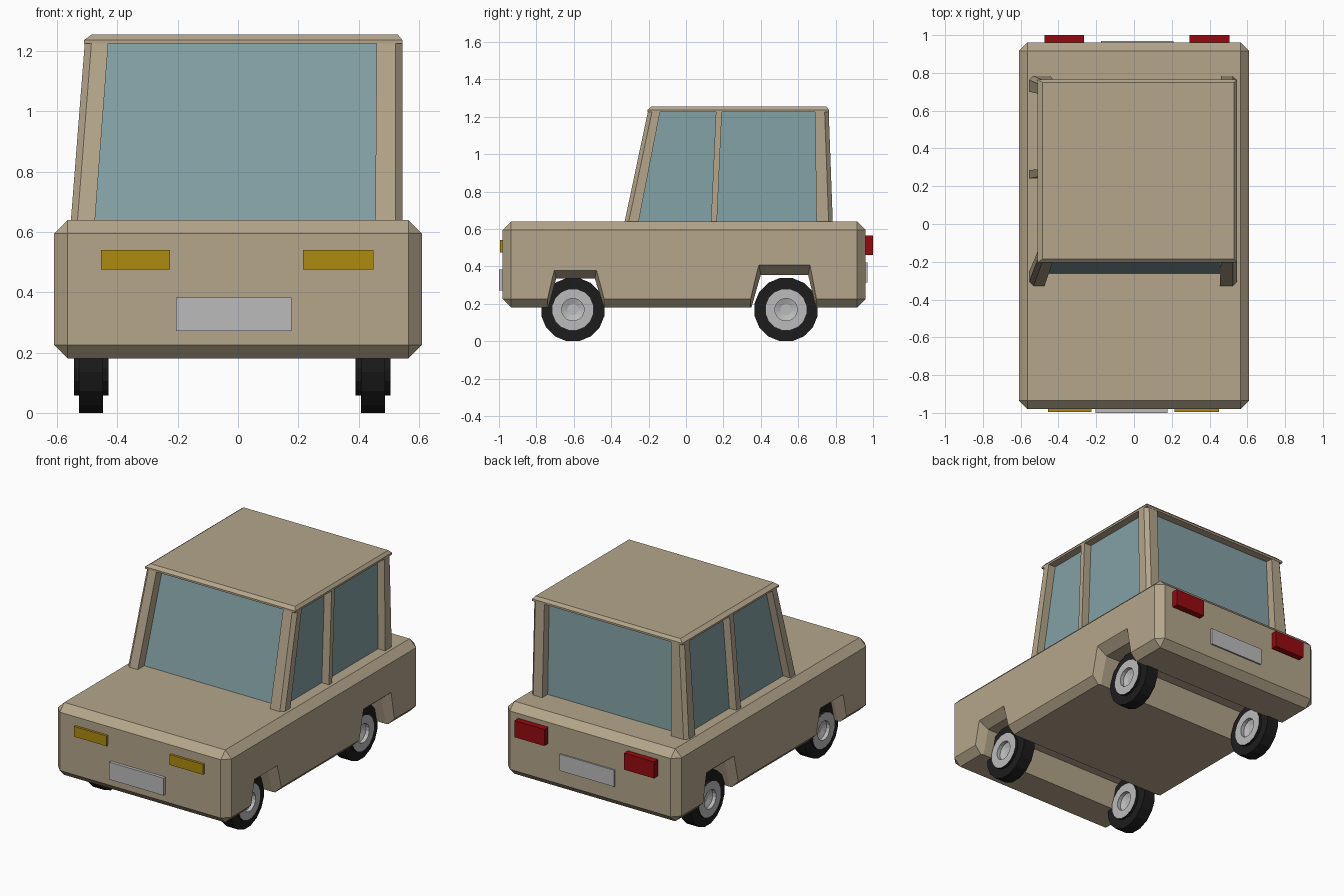
import bpy, bmesh, math

if "Cube" in bpy.data.objects:
    bpy.data.objects.remove(bpy.data.objects["Cube"])


def material(name, rgb):
    m = bpy.data.materials.new(name)
    m.diffuse_color = (*rgb, 1)
    m.use_nodes = True
    m.node_tree.nodes["Principled BSDF"].inputs["Base Color"].default_value = m.diffuse_color
    return m


TAN = material("tan_paint", (0.46, 0.38, 0.26))
GLASS = material("blue_glass", (0.23, 0.36, 0.38))
RUBBER = material("black_rubber", (0.012, 0.012, 0.012))
METAL = material("grey_metal", (0.5, 0.5, 0.5))
AMBER = material("amber_lamp", (0.42, 0.26, 0.005))
RED = material("red_lamp", (0.3, 0.003, 0.005))


def loft(name, rings, *mats):
    """Closed solid skinned through rings of equal point count."""
    bm = bmesh.new()
    vs = [[bm.verts.new(p) for p in ring] for ring in rings]
    n = len(vs[0])
    bm.faces.new(vs[0])
    bm.faces.new(vs[-1])
    for a, b in zip(vs, vs[1:]):
        for i in range(n):
            j = (i + 1) % n
            bm.faces.new((a[i], a[j], b[j], b[i]))
    bmesh.ops.recalc_face_normals(bm, faces=bm.faces[:])
    me = bpy.data.meshes.new(name)
    bm.to_mesh(me)
    bm.free()
    ob = bpy.data.objects.new(name, me)
    bpy.context.collection.objects.link(ob)
    for m in mats:
        me.materials.append(m)
    return ob


def rect(x0, x1, y0, y1, z):
    return [(x0, y0, z), (x1, y0, z), (x1, y1, z), (x0, y1, z)]


def box(name, x0, x1, y0, y1, z0, z1, mat):
    return loft(name, [rect(x0, x1, y0, y1, z0), rect(x0, x1, y0, y1, z1)], mat)


# Chamfered lower body with two flared wheel tunnels cut across it
body = box("body", -0.61, 0.61, -0.98, 0.96, 0.18, 0.64, TAN)
bev = body.modifiers.new("chamfer", "BEVEL")
bev.width, bev.segments = 0.045, 1


def arch_cutter(name, lo0, hi0, hi1, lo1, top, drop):
    def ring(x, t, s):
        return [(x, lo0 + s - 0.02, 0.1), (x, hi0 + s, t),
                (x, hi1 - s, t), (x, lo1 - s + 0.02, 0.1)]
    outer, inner = (top, 0), (top - drop, 0.012)
    return loft(name, [ring(-0.62, *outer), ring(-0.55, *inner),
                       ring(0.55, *inner), ring(0.62, *outer)], TAN)


cutters = [arch_cutter("front_arch_cutter", -0.75, -0.706, -0.476, -0.42, 0.385, 0.05),
           arch_cutter("rear_arch_cutter", 0.335, 0.388, 0.665, 0.705, 0.415, 0.06)]
for c in cutters:
    mod = body.modifiers.new(c.name, "BOOLEAN")
    mod.operation, mod.solver, mod.object = "DIFFERENCE", "EXACT", c
bpy.context.view_layer.objects.active = body
body.select_set(True)
for mod in list(body.modifiers):
    bpy.ops.object.modifier_apply(modifier=mod.name)
for c in cutters:
    bpy.data.objects.remove(c)

# Roof slab with chamfered rim
loft("roof", [rect(-0.51, 0.545, -0.205, 0.765, 1.225),
              rect(-0.51, 0.545, -0.205, 0.765, 1.237),
              rect(-0.485, 0.53, -0.185, 0.75, 1.255)], TAN)

# Glass block, recessed behind the pillars
loft("glass", [rect(-0.505, 0.495, -0.265, 0.73, 0.63),
               rect(-0.46, 0.495, -0.14, 0.715, 1.23)], GLASS)


def corner_pillar(name, bottom, top, sx, sy):
    """Pillar from (outer x, outer y, width x, width y) with a cut outer corner."""
    def ring(p, z):
        x, y, w, d = p
        c = 0.022
        ix, iy = x - sx * w, y - sy * d
        return [(x, iy, z), (x, y - sy * c, z), (x - sx * c, y, z), (ix, y, z), (ix, iy, z)]
    loft(name, [ring(bottom, 0.63), ring(top, 1.23)], TAN)


# Corner pillars: the left side leans in, the right side is upright
corner_pillar("front_left_pillar", (-0.555, -0.33, 0.08, 0.075), (-0.508, -0.203, 0.078, 0.065), -1, -1)
corner_pillar("front_right_pillar", (0.545, -0.33, 0.09, 0.075), (0.545, -0.203, 0.085, 0.065), 1, -1)
corner_pillar("rear_left_pillar", (-0.555, 0.785, 0.112, 0.085), (-0.508, 0.763, 0.08, 0.073), -1, 1)
corner_pillar("rear_right_pillar", (0.545, 0.785, 0.085, 0.088), (0.545, 0.763, 0.085, 0.073), 1, 1)

# Middle door pillars
loft("middle_left_pillar", [rect(-0.555, -0.48, 0.24, 0.285, 0.63),
                            rect(-0.508, -0.44, 0.25, 0.29, 1.23)], TAN)
loft("middle_right_pillar", [rect(0.47, 0.545, 0.133, 0.165, 0.63),
                             rect(0.47, 0.545, 0.16, 0.192, 1.23)], TAN)

# Lamps and plates
for side, x0, x1 in (("left", -0.455, -0.225), ("right", 0.215, 0.45)):
    box("front_lamp_" + side, x0, x1, -0.995, -0.96, 0.475, 0.54, AMBER)
for side, x0, x1 in (("left", -0.475, -0.265), ("right", 0.295, 0.505)):
    box("rear_lamp_" + side, x0, x1, 0.94, 1.0, 0.46, 0.565, RED)
box("front_plate", -0.205, 0.178, -1.0, -0.96, 0.272, 0.382, METAL)
box("rear_plate", -0.175, 0.21, 0.94, 0.97, 0.315, 0.42, METAL)


# Wheels: stepped tyre and a grey dished hub on both faces
def wheel(name, cx, cy, seg=16):
    R = 0.172
    half = [(0.0, 0.03), (0.022, 0.03), (0.034, 0.06), (0.0575, 0.06), (0.0575, 0.113),
            (0.04, 0.113), (0.04, R)]
    half = half[1:]
    profile = [(-x, r) for x, r in half] + [(x, r) for x, r in reversed(half)]

    def ring(x, r):
        return [(cx + x, cy + r * math.sin((i + 0.5) * math.tau / seg),
                 R * math.cos(math.pi / seg) + r * math.cos((i + 0.5) * math.tau / seg))
                for i in range(seg)]
    ob = loft(name, [ring(x, r) for x, r in profile], RUBBER, METAL)
    for p in ob.data.polygons:
        reach = max(math.hypot(ob.data.vertices[v].co.y - cy,
                               ob.data.vertices[v].co.z - R * math.cos(math.pi / seg))
                    for v in p.vertices)
        if reach < 0.12 and (abs(p.normal.x) > 0.2 or reach < 0.07):
            p.material_index = 1


for end, y in (("front", -0.605), ("rear", 0.535)):
    for side, x in (("left", -0.487), ("right", 0.448)):
        wheel(f"{end}_{side}_wheel", x, y)
